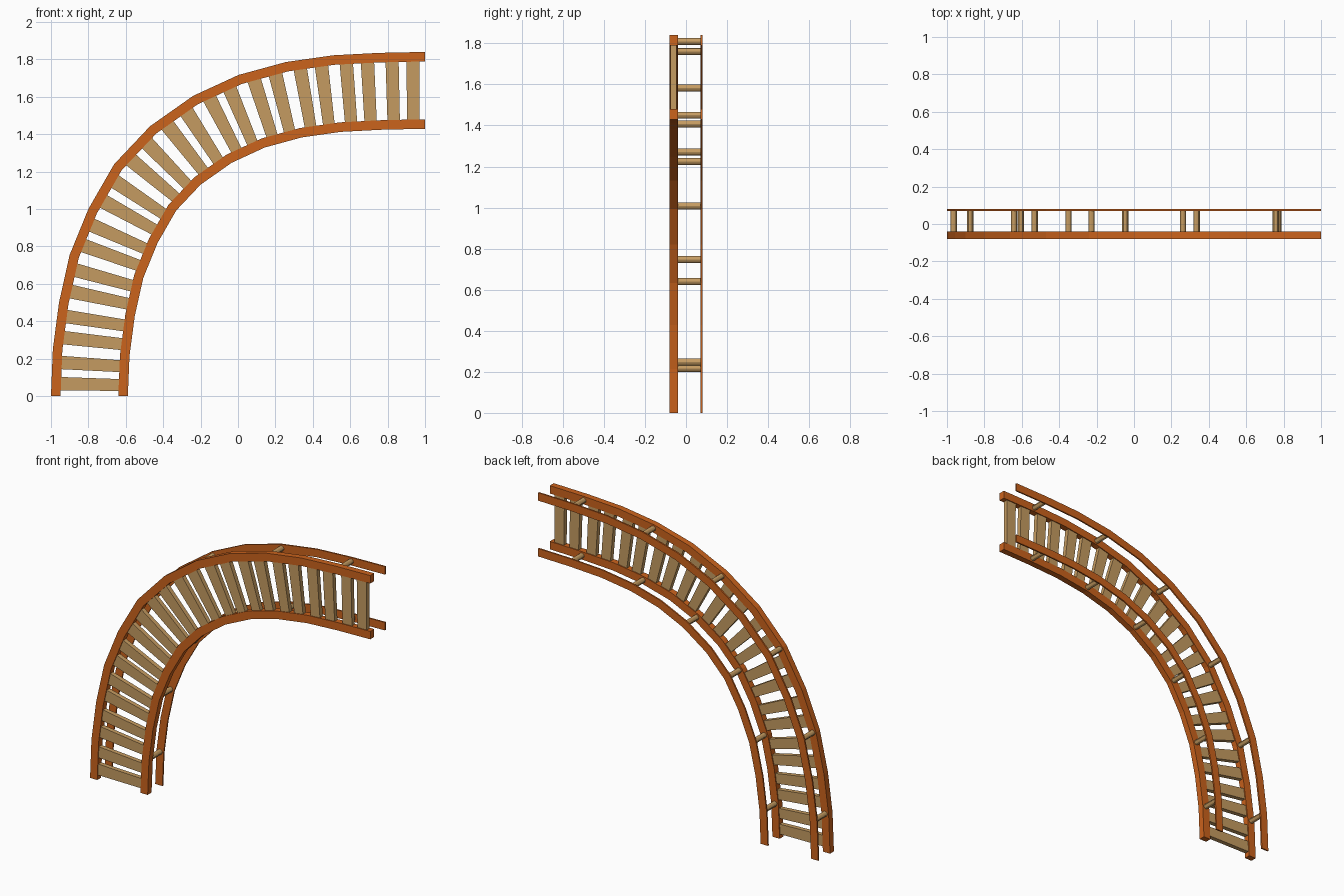
import bpy, bmesh
from mathutils import Vector

if "Cube" in bpy.data.objects:
    bpy.data.objects.remove(bpy.data.objects["Cube"])

# Outer edge of the curved track in the XZ plane (13 stations)
PATH = [Vector(p) for p in (
    (-1, 0), (-.99, .25), (-.957, .5), (-.9, .755), (-.8, 1.0), (-.662, 1.24), (-.47, 1.443),
    (-.24, 1.605), (.003, 1.717), (.257, 1.786), (.508, 1.822), (.757, 1.835), (1, 1.84))]
LAST = len(PATH) - 1


def material(name, rgb):
    m = bpy.data.materials.new(name)
    m.diffuse_color = (*rgb, 1)
    m.use_nodes = True
    m.node_tree.nodes["Principled BSDF"].inputs["Base Color"].default_value = m.diffuse_color
    return m


ORANGE = material("orange_wood", (.60, .125, .012))
TAN = material("tan_wood", (.56, .33, .12))


def inward(a, b):
    d = (b - a).normalized()
    return Vector((d.y, -d.x))


def station(i, d):
    """Point at station i, moved inward by d with a mitred corner."""
    if i == 0:
        return PATH[0] + Vector((d, 0))
    if i == LAST:
        return PATH[LAST] + Vector((0, -d))
    n1, n2 = inward(PATH[i - 1], PATH[i]), inward(PATH[i], PATH[i + 1])
    n = (n1 + n2).normalized()
    return PATH[i] + n * (d / n.dot(n1))


def along(s, d):
    """Point at fractional station s, inset by d."""
    i = min(int(s), LAST - 1)
    return station(i, d).lerp(station(i + 1, d), s - i)


def sweep(name, stops, d0, d1, y0, y1, mat):
    """Rectangular bar that follows the track through the given stations."""
    bm = bmesh.new()
    rings = []
    for s in stops:
        a, b = along(s, d0), along(s, d1)
        rings.append([bm.verts.new((p.x, y, p.y))
                      for p, y in ((a, y0), (b, y0), (b, y1), (a, y1))])
    for r, q in zip(rings, rings[1:]):
        for k in range(4):
            bm.faces.new((r[k], r[(k + 1) % 4], q[(k + 1) % 4], q[k]))
    bm.faces.new(rings[0])
    bm.faces.new(rings[-1][::-1])
    bmesh.ops.recalc_face_normals(bm, faces=bm.faces)
    me = bpy.data.meshes.new(name)
    bm.to_mesh(me)
    bm.free()
    me.materials.append(mat)
    ob = bpy.data.objects.new(name, me)
    bpy.context.collection.objects.link(ob)


def dowel(name, p):
    bpy.ops.mesh.primitive_cylinder_add(vertices=12, radius=.017, depth=.116,
                                        location=(p.x, .014, p.y), rotation=(1.570796, 0, 0))
    ob = bpy.context.object
    ob.name = name
    ob.data.materials.append(TAN)
    bpy.ops.object.shade_smooth_by_angle()


# Thick front rails, thin back rails and the dowels joining them
for side, d in (("outer", 0), ("inner", .36)):
    sweep(side + "_front_rail", range(LAST + 1), d, d + .051, -.08, -.04, ORANGE)
    sweep(side + "_back_rail", range(LAST + 1), d, d + .051, .07, .08, ORANGE)
    for i in range(1, LAST, 2):
        dowel(f"{side}_dowel_{i}", station(i, d + .0255))

# Two tapered slats per track segment
for i in range(LAST):
    for j, t in enumerate((.125, .585)):
        sweep(f"slat_{2 * i + j + 1}", (i + t, i + t + .29), .045, .366, -.075, -.046, TAN)
